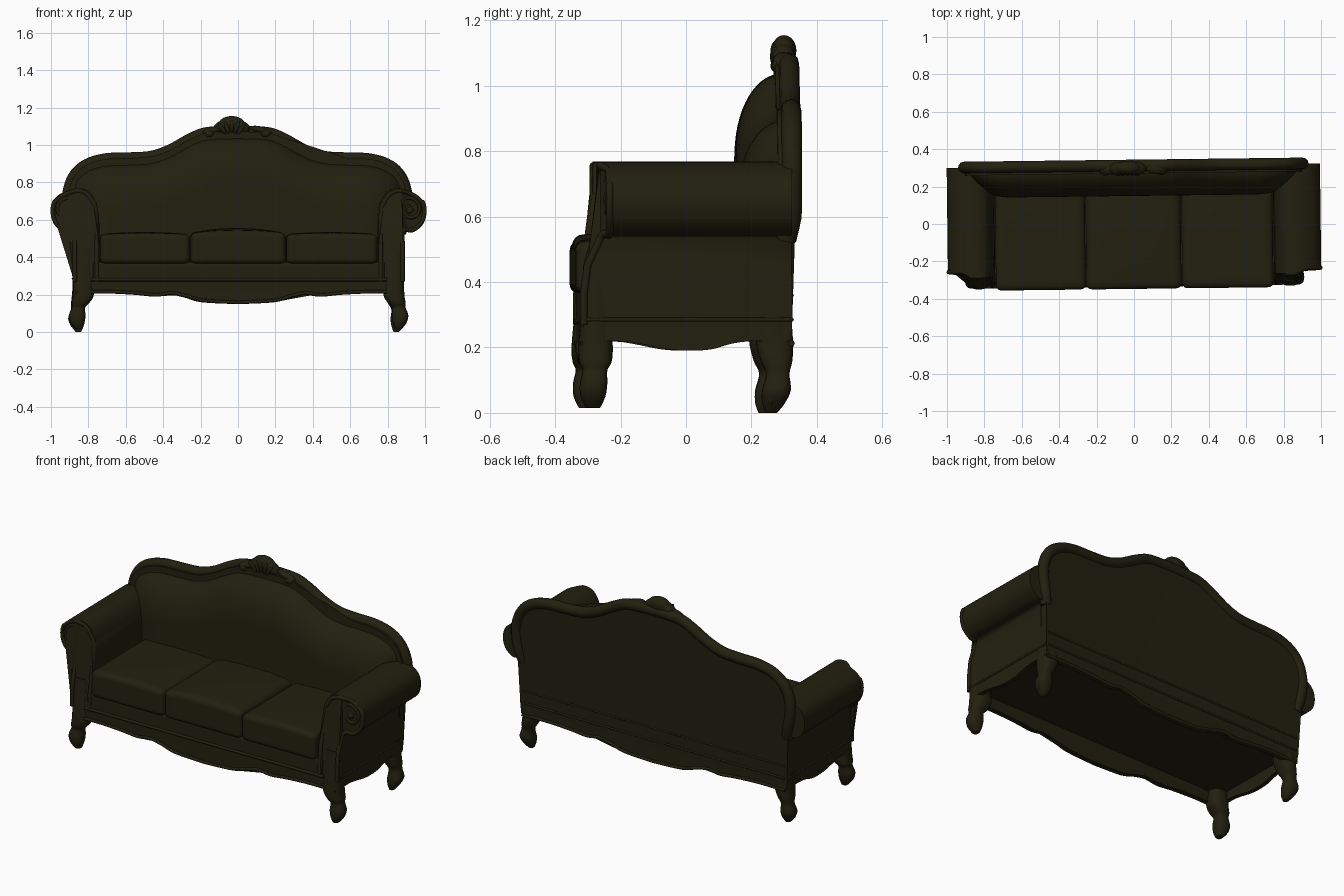
import bpy, bmesh, math
from mathutils import Vector, Matrix

if "Cube" in bpy.data.objects:
    bpy.data.objects.remove(bpy.data.objects["Cube"])

mat = bpy.data.materials.new("dark olive")
mat.diffuse_color = (0.0159, 0.0144, 0.0048, 1)
mat.use_nodes = True
mat.node_tree.nodes["Principled BSDF"].inputs["Base Color"].default_value = mat.diffuse_color
TURN = Matrix.Rotation(math.radians(0.7), 4, 'Z')   # the sofa stands slightly turned


def finish(name, bm, angle=40):
    bmesh.ops.recalc_face_normals(bm, faces=bm.faces)
    bm.transform(TURN)
    me = bpy.data.meshes.new(name)
    bm.to_mesh(me)
    bm.free()
    me.materials.append(mat)
    ob = bpy.data.objects.new(name, me)
    bpy.context.collection.objects.link(ob)
    bpy.ops.object.select_all(action='DESELECT')
    ob.select_set(True)
    bpy.context.view_layer.objects.active = ob
    bpy.ops.object.shade_smooth_by_angle(angle=math.radians(angle))
    return ob


def spline(pts, n=5):
    """Catmull-Rom curve through points of any dimension."""
    p = [pts[0]] + list(pts) + [pts[-1]]
    out = []
    for i in range(1, len(p) - 2):
        for k in range(n):
            t = k / n
            out.append(tuple(0.5 * (2 * b + (c - a) * t + (2 * a - 5 * b + 4 * c - d) * t * t
                                    + (3 * b - a - 3 * c + d) * t ** 3)
                             for a, b, c, d in zip(p[i - 1], p[i], p[i + 1], p[i + 2])))
    return out + [tuple(pts[-1])]


def prism(name, pts, lo, hi, axis='y'):
    """Extrude a 2D outline; lo and hi give the depth at each point."""
    bm = bmesh.new()
    place = (lambda u, w, d: (u, d, w)) if axis == 'y' else (lambda u, w, d: (d, u, w))
    rings = [[bm.verts.new(place(u, w, f(u, w))) for u, w in pts] for f in (lo, hi)]
    n = len(pts)
    for i in range(n):
        j = (i + 1) % n
        bm.faces.new((rings[0][i], rings[0][j], rings[1][j], rings[1][i]))
    caps = [bm.faces.new(r) for r in rings]
    bmesh.ops.triangulate(bm, faces=caps)
    return finish(name, bm)


def loft(name, rings, angle=50):
    bm = bmesh.new()
    vr = [[bm.verts.new(p) for p in r] for r in rings]
    n = len(vr[0])
    for a, b in zip(vr, vr[1:]):
        for i in range(n):
            bm.faces.new((a[i], a[(i + 1) % n], b[(i + 1) % n], b[i]))
    bm.faces.new(vr[0])
    bm.faces.new(vr[-1])
    return finish(name, bm, angle)


def tube(name, path, r, segs=10):
    rings = []
    for i, p in enumerate(path):
        t = (Vector(path[min(i + 1, len(path) - 1)]) - Vector(path[max(i - 1, 0)])).normalized()
        u = t.cross(Vector((0, 1, 0)))
        u = u.normalized() if u.length > 0.1 else Vector((1, 0, 0))
        w = t.cross(u).normalized()
        rings.append([Vector(p) + r * (math.cos(a) * u + math.sin(a) * w)
                      for a in (math.tau * k / segs for k in range(segs))])
    return loft(name, rings)


def box(name, lo, hi, r=0.01, dome=0.0, cuts=15):
    """Rounded box with an optional crowned top."""
    lo, hi = Vector(lo), Vector(hi)
    c, h = (lo + hi) / 2, (hi - lo) / 2
    bm = bmesh.new()
    bmesh.ops.create_cube(bm, size=2)
    bmesh.ops.subdivide_edges(bm, edges=bm.edges, cuts=cuts, use_grid_fill=True)
    for v in bm.verts:
        p = Vector([math.copysign(abs(x) ** 0.5, x) for x in v.co])
        full = Vector([p[k] * h[k] for k in range(3)])
        core = Vector([max(-h[k] + r, min(h[k] - r, full[k])) for k in range(3)])
        d = full - core
        q = c + core + (d.normalized() * r if d.length > 1e-6 else d)
        if p.z > 0:
            q.z += dome * (1 - p.x ** 2) * (1 - p.y ** 2 * 0.5) * p.z
        v.co = q
    return finish(name, bm)


def blob(name, c, s, turn=0.0):
    bm = bmesh.new()
    bmesh.ops.create_uvsphere(bm, u_segments=16, v_segments=10, radius=1)
    bm.transform(Matrix.Translation(c) @ Matrix.Rotation(turn, 4, 'Y') @ Matrix.Diagonal((*s, 1)))
    return finish(name, bm)


def ease(t):
    t = max(0, min(1, t))
    return t * t * (3 - 2 * t)


# Back: slab, carved rim and lower rails
half = spline([(.872, .53), (.9, .65), (.903, .75), (.868, .84), (.8, .897), (.7, .925), (.57, .93),
               (.46, .938), (.36, .972), (.25, 1.032), (.16, 1.065), (0, 1.072)])
arch = half + [(-x, z) for x, z in reversed(half[:-1])]
prism("back_panel", [(.88, .25)] + arch + [(-.88, .25)],
      lambda x, z: .27, lambda x, z: .313 + .012 * ease((z - .52) / .1))
tube("back_rim", [(x, .293 + .02 * ease((z - .5) / .12), z) for x, z in arch], .031, 12)
inner = [(x * .945, z - .038) for x, z in arch if z > .72]
tube("back_inner_bead", [(x, .283, z) for x, z in inner], .012, 8)
for z in (.285, .36):
    tube("back_molding", [(-.87, .313, z), (.87, .313, z)], .006, 8)


# Back padding: a cushion that rises from the rim
def top_z(x):
    x = abs(x)
    for (x0, z0), (x1, z1) in zip(half, half[1:]):
        if z0 > .74 and x1 <= x <= x0:
            return z0 + (z1 - z0) * (x0 - x) / max(x0 - x1, 1e-6)
    return .76


def puff(t):
    t = max(0, min(1, t))
    return math.sqrt(1 - (1 - t) ** 2)


bm = bmesh.new()
NX, NZ = 72, 24
grid = []
for i in range(NX + 1):
    x = .875 * math.sin(math.pi / 2 * (2 * i / NX - 1))
    top = top_z(x) - .035
    col = []
    for k in range(NZ + 1):
        a = (1 - k / NZ) ** 1.6 * (top - .4)
        y = .29 - .14 * puff(a / .24) * puff((.875 - abs(x)) / .22)
        col.append(bm.verts.new((x, y, top - a)))
    grid.append(col)
for a, b in zip(grid, grid[1:]):
    for k in range(NZ):
        bm.faces.new((a[k], b[k], b[k + 1], a[k + 1]))
bmesh.ops.solidify(bm, geom=bm.faces[:], thickness=.004)
finish("back_padding", bm, 60)

# Crest ornament on top of the back
blob("crest_shell", (-.03, .3, 1.108), (.072, .038, .047))
for s in (1, -1):
    blob("crest_lobe", (-.03 + s * .055, .297, 1.098), (.05, .034, .03), s * .5)
    blob("crest_leaf", (s * .13, .297, 1.078), (.065, .032, .02), s * .25)
    blob("crest_curl", (s * .15, .28, 1.06), (.028, .02, .02))
for k in range(-2, 3):
    blob("crest_flute", (-.03 + k * .026, .272, 1.1 - abs(k) * .006), (.012, .014, .036), k * .3)

# Arms: rolled profile with a front that sweeps forward towards the seat rail
roll = [(.745, .27), (.745, .45)] + spline(
    [(.745, .58), (.757, .68), (.795, .748), (.855, .768), (.925, .75), (.98, .71), (.998, .65),
     (.982, .585), (.935, .545), (.895, .548), (.88, .535)], 4) + [(.88, .45), (.88, .36), (.88, .27)]


def arm_front(x, z):
    return -.325 + .05 * ease((z - .4) / .16) + .028 * ease((abs(x) - .86) / .06) * ease((z - .5) / .05)


for s in (1, -1):
    prof = [(s * x, z) for x, z in roll]
    prism("arm", prof, arm_front, lambda x, z: .312)
    edge = [(s * (x - .004 if x > .86 else x + .014), z - (.012 if z > .7 else 0)) for x, z in roll]
    tube("arm_front_bead", [(x, arm_front(x, z) + .002, z) for x, z in edge], .012, 8)
    spiral = []
    for i in range(30):
        a = math.radians(160 - i * 15)
        r = .075 * (1 - i / 36)
        spiral.append((s * (.915 + r * math.cos(a)), -.25, .652 + r * math.sin(a)))
    tube("arm_scroll", spiral, .01, 8)
    blob("arm_scroll_eye", (s * .915, -.25, .652), (.02, .014, .02))
    tube("side_molding", [(s * .88, -.32, .285), (s * .88, 0, .285), (s * .88, .31, .285)], .006, 8)

# Seat: base, front rail and three cushions
box("seat_base", (-.87, -.31, .27), (.87, .3, .38), .008, 0, 5)
box("front_rail", (-.78, -.328, .272), (.78, -.29, .375), .01, 0, 5)
tube("front_molding", [(-.79, -.327, .28), (.79, -.327, .28)], .009, 8)
for name, x0, x1, z, dome in (("left_cushion", -.742, -.262, .523, .012),
                              ("middle_cushion", -.258, .25, .53, .026),
                              ("right_cushion", .254, .742, .523, .012)):
    box(name, (x0, -.347, .365), (x1, .21, z), .028, dome)

# Scalloped aprons around the open underside
wave = spline([(.87, .205), (.7, .207), (.55, .2), (.44, .19), (.36, .2), (.28, .185), (.19, .16), (0, .15)])
wave = wave + [(-x, z) for x, z in reversed(wave[:-1])]
for name, a, b in (("front_apron", -.325, -.298), ("back_apron", .288, .313)):
    prism(name, wave + [(-.87, .285), (.87, .285)], lambda x, z: a, lambda x, z: b)
    y = a if a < 0 else b
    tube(name + "_bead", [(x, y, z + .008) for x, z in wave], .009, 8)
side = spline([(-.31, .22), (-.2, .218), (-.13, .207), (-.07, .195), (0, .19), (.07, .195),
               (.13, .212), (.2, .22), (.31, .22)])
for s in (1, -1):
    prism("side_apron", side + [(.31, .285), (-.31, .285)],
          lambda y, z: s * .855, lambda y, z: s * .88, 'x')

# Legs: lofted from (z, x, y, half width, half depth)
FRONT = [(.44, .832, -.285, .048, .03), (.3, .832, -.285, .052, .046), (.2, .83, -.287, .056, .053),
         (.155, .846, -.287, .047, .049), (.13, .857, -.289, .036, .038), (.09, .863, -.293, .044, .042),
         (.05, .861, -.295, .037, .038), (.015, .853, -.295, .018, .022)]
BACK = [(.3, .83, .258, .053, .053), (.22, .83, .26, .053, .057), (.16, .845, .266, .044, .049),
        (.12, .857, .27, .034, .036), (.07, .862, .266, .043, .044), (.03, .856, .257, .032, .035),
        (0, .85, .25, .014, .018)]
for s in (1, -1):
    for name, secs in (("front_leg", FRONT), ("back_leg", BACK)):
        rings = []
        for z, x, y, rx, ry in spline(secs, 4):
            rings.append([(s * x + rx * math.copysign(abs(math.cos(a)) ** .75, math.cos(a)),
                           y + ry * math.copysign(abs(math.sin(a)) ** .75, math.sin(a)), z)
                          for a in (math.tau * k / 20 for k in range(20))])
        loft(name, rings)
        # claw toes
        z, x, y, rx, ry = secs[-3]
        for k in (-1, 0, 1):
            blob(name + "_toe", (s * x + k * .022, y - .026 + abs(k) * .008, z - .01), (.013, .015, .035))
